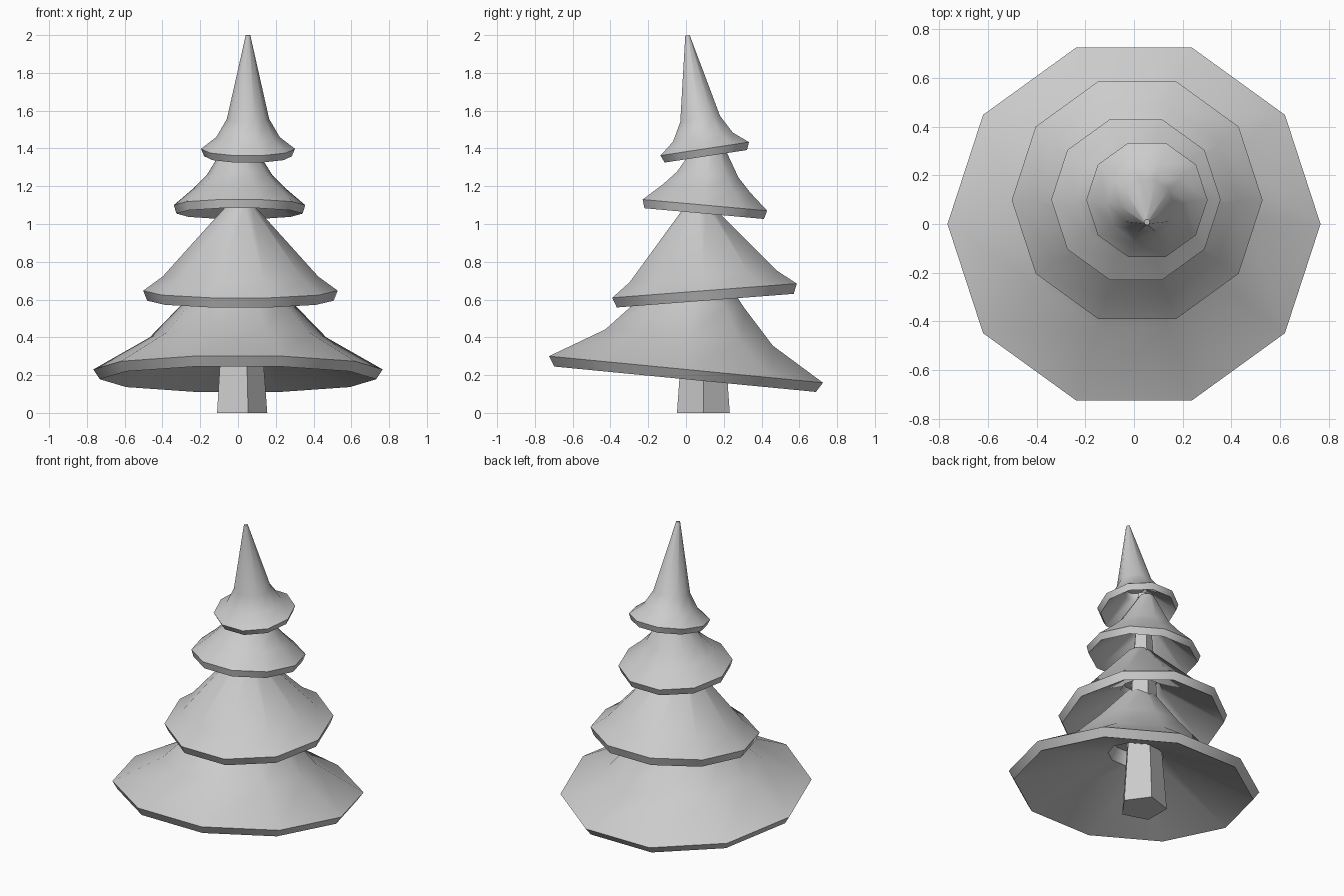
import bpy, bmesh, math
from mathutils import Matrix

if "Cube" in bpy.data.objects:
    bpy.data.objects.remove(bpy.data.objects["Cube"])

SIDES = 10


def make_tier(name, centre, slope, outer, inner):
    """Tilted skirt of branches, lathed from outer and underside profiles.
    Both profiles are (radius, height) points running from the rim upward."""
    loop = inner[::-1] + outer
    bm = bmesh.new()
    rings = [[bm.verts.new((r * math.cos(k * math.tau / SIDES),
                            r * math.sin(k * math.tau / SIDES), h))
              for k in range(SIDES)] for r, h in loop]
    for low, high in zip(rings, rings[1:]):
        for k in range(SIDES):
            j = (k + 1) % SIDES
            bm.faces.new((low[k], low[j], high[j], high[k]))
    bm.faces.new(rings[0])
    bm.faces.new(rings[-1])
    bmesh.ops.recalc_face_normals(bm, faces=bm.faces)
    bmesh.ops.transform(bm, verts=bm.verts, matrix=Matrix.Translation(centre)
                        @ Matrix.Rotation(math.atan(slope), 4, 'X'))
    mesh = bpy.data.meshes.new(name)
    bm.to_mesh(mesh)
    bm.free()
    obj = bpy.data.objects.new(name, mesh)
    bpy.context.collection.objects.link(obj)
    bpy.ops.object.select_all(action='DESELECT')
    obj.select_set(True)
    bpy.context.view_layer.objects.active = obj
    bpy.ops.object.shade_smooth_by_angle(angle=math.radians(42))


# Branch tiers, bottom to top: shallow conical underside with a small recess
make_tier("bottom_tier", (0, 0, 0.23), -0.097,
          [(0.766, 0), (0.468, 0.170), (0.289, 0.355), (0.09, 0.59)],
          [(0.732, -0.052), (0.17, 0.18), (0.14, 0.26)])
make_tier("lower_middle_tier", (0.013, 0.098, 0.647), 0.077,
          [(0.515, 0), (0.412, 0.075), (0.075, 0.45)],
          [(0.494, -0.053), (0.13, 0.18), (0.11, 0.25)])
make_tier("upper_middle_tier", (0.008, 0.10, 1.10), -0.09,
          [(0.348, 0), (0.245, 0.088), (0.172, 0.162), (0.045, 0.37)],
          [(0.334, -0.045), (0.09, 0.14), (0.08, 0.18)])
make_tier("top_tier", (0.053, 0.099, 1.398), 0.152,
          [(0.249, 0), (0.168, 0.063), (0.112, 0.16), (0.012, 0.609)],
          [(0.232, -0.04), (0.07, 0.10), (0.06, 0.14)])

# Tapered five-sided trunk running up through the tiers
bm = bmesh.new()
bmesh.ops.create_cone(bm, cap_ends=True, segments=5, radius1=0.147,
                      radius2=0.035, depth=1.5)
corner = max(bm.verts, key=lambda v: v.co.y - v.co.z)
turn = -math.atan2(corner.co.y, corner.co.x)     # one corner faces +x
bmesh.ops.transform(bm, verts=bm.verts,
                    matrix=Matrix.Translation((0.008, 0.092, 0.75))
                    @ Matrix.Rotation(turn, 4, 'Z'))
mesh = bpy.data.meshes.new("trunk")
bm.to_mesh(mesh)
bm.free()
bpy.context.collection.objects.link(bpy.data.objects.new("trunk", mesh))
